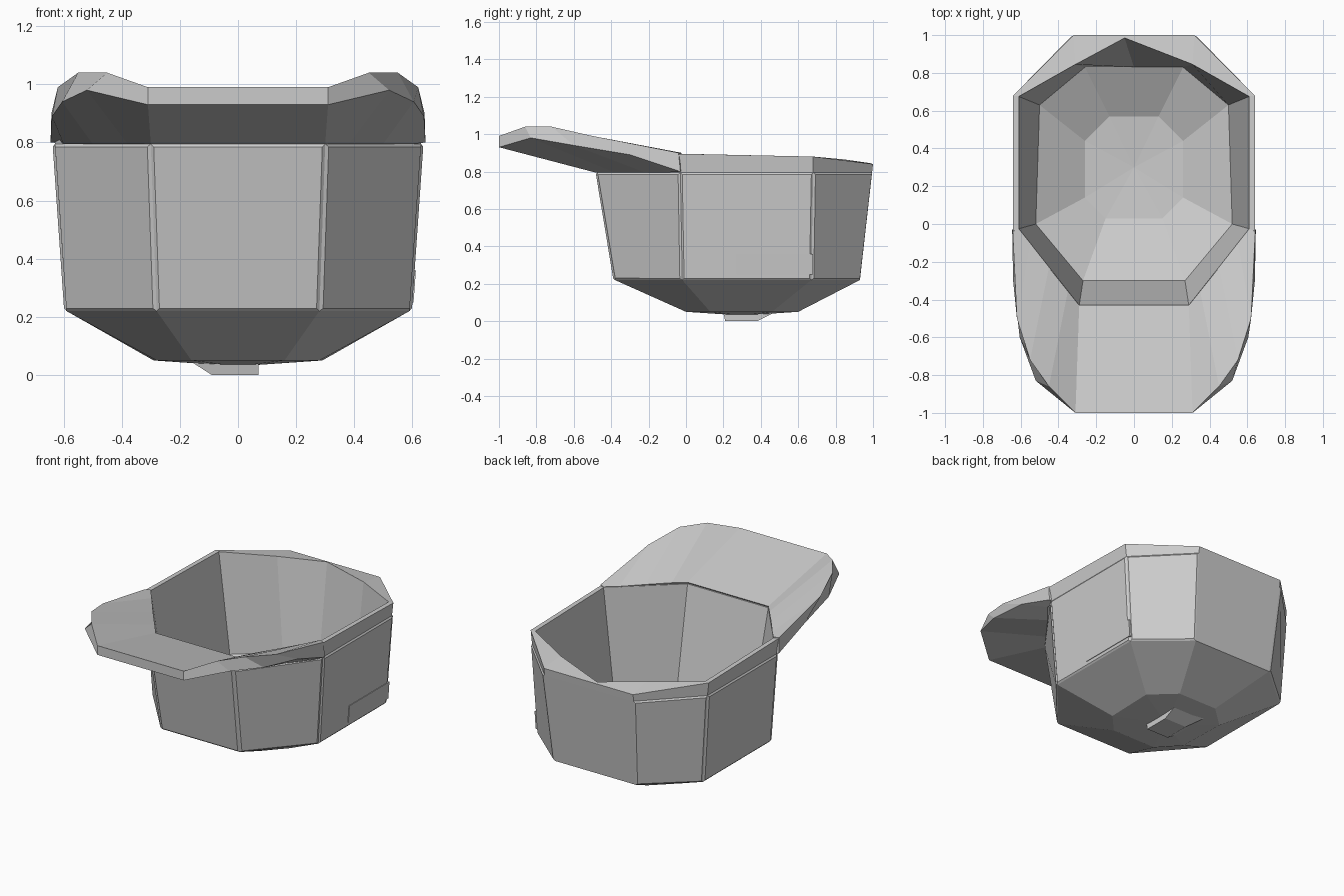
import bpy, bmesh

if "Cube" in bpy.data.objects:
    bpy.data.objects.remove(bpy.data.objects["Cube"])


def finish(bm, name):
    bmesh.ops.recalc_face_normals(bm, faces=bm.faces)
    me = bpy.data.meshes.new(name)
    bm.to_mesh(me)
    bm.free()
    ob = bpy.data.objects.new(name, me)
    bpy.context.collection.objects.link(ob)
    return ob


def ring(bm, mid, corner_b, side_b, side_f, corner_f):
    """Back midpoint plus four right-hand corners, mirrored to the left."""
    half = [corner_b, side_b, side_f, corner_f]
    pts = [mid] + half + [(-x, y, z) for x, y, z in reversed(half)]
    return [bm.verts.new(p) for p in pts]


def bridge(bm, a, b):
    n = len(a)
    return [bm.faces.new((a[i], a[(i + 1) % n], b[(i + 1) % n], b[i])) for i in range(n)]


def fan(bm, loop, centre):
    c = bm.verts.new(centre)
    n = len(loop)
    for i in range(n):
        bm.faces.new((loop[i], loop[(i + 1) % n], c))


# hollow faceted crown, opening upward: outer skin, rim, inner skin
bm = bmesh.new()
rings = [
    ring(bm, (0, .60, .05), (.14, .60, .05), (.29, .46, .05), (.28, .13, .05), (.16, 0, .05)),
    ring(bm, (0, .93, .22), (.29, .93, .22), (.59, .67, .22), (.59, -.02, .22), (.28, -.38, .22)),
    ring(bm, (0, .995, .795), (.32, .995, .795), (.63, .68, .795), (.63, -.03, .795), (.30, -.475, .795)),
    ring(bm, (-.03, 1.0, .84), (.32, 1.0, .84), (.64, .68, .88), (.64, -.04, .895), (.30, -.465, .85)),
    ring(bm, (-.05, .985, .845), (.31, .845, .865), (.61, .675, .88), (.61, -.025, .895), (.29, -.43, .85)),
    ring(bm, (0, .83, .26), (.26, .83, .26), (.50, .63, .26), (.52, 0, .26), (.27, -.30, .26)),
    ring(bm, (0, .57, .12), (.13, .57, .12), (.26, .44, .12), (.26, .14, .12), (.15, .03, .12)),
]
fan(bm, rings[0], (0, .3, .03))
bands = [bridge(bm, a, b) for a, b in zip(rings, rings[1:])]
fan(bm, rings[-1], (0, .3, .10))
bmesh.ops.recalc_face_normals(bm, faces=bm.faces)
# narrow seams around the outer wall panels
panels = [f for i, f in enumerate(bands[1]) if i not in (0, 8)]
bmesh.ops.inset_individual(bm, faces=panels, thickness=.014, depth=.008)
finish(bm, "crown_shell")

# curved brim: cross-sections (outer low, outer top, inner top, inner low)
right = [
    [(.31, -1, .93), (.31, -1, .99), (.29, -.43, .86), (.30, -.485, .795)],
    [(.52, -.83, .98), (.45, -.86, 1.04), (.35, -.355, .87), (.38, -.38, .795)],
    [(.605, -.60, .94), (.55, -.72, 1.04), (.45, -.23, .88), (.50, -.22, .795)],
    [(.64, -.30, .89), (.62, -.50, .99), (.55, -.10, .89), (.60, -.10, .795)],
    [(.645, -.03, .80), (.642, -.04, .90), (.61, -.025, .90), (.61, -.025, .80)],
]
left = [[(-x, y, z) for x, y, z in s] for s in reversed(right)]
bm = bmesh.new()
secs = [[bm.verts.new(p) for p in s] for s in left + right]
for a, b in zip(secs, secs[1:]):
    bridge(bm, a, b)
bm.faces.new(secs[0])
bm.faces.new(secs[-1])
finish(bm, "brim")

# small button under the crown
bm = bmesh.new()
low = [bm.verts.new(p) for p in ((-.09, .21, 0), (.07, .21, 0), (.07, .38, 0), (-.09, .38, 0))]
top = [bm.verts.new(p) for p in ((-.16, .20, .045), (.07, .20, .045), (.07, .47, .045), (-.16, .47, .045))]
bridge(bm, low, top)
bm.faces.new(low)
bm.faces.new(top)
finish(bm, "crown_button")

# shallow patch on the lower right wall
bm = bmesh.new()
a, b = [[bm.verts.new((x + d, y, z)) for y, z, x in
         ((.27, .25, .592), (.68, .25, .592), (.68, .36, .60), (.27, .36, .60))] for d in (-.02, .012)]
bridge(bm, a, b)
bm.faces.new(a)
bm.faces.new(b)
finish(bm, "side_patch")
